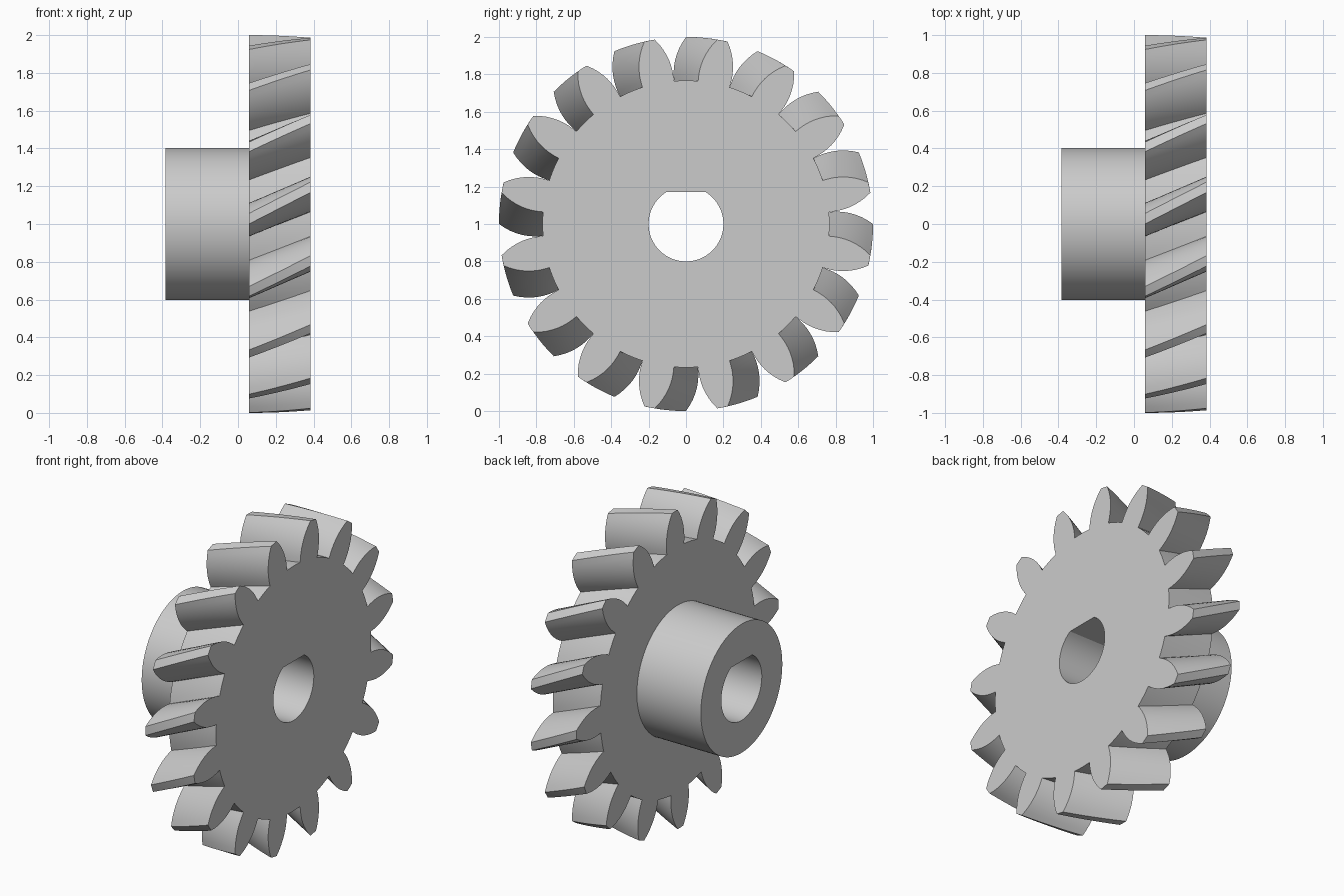
import bpy, bmesh
from math import sin, cos, asin, pi, radians, degrees

default = bpy.data.objects.get("Cube")
if default:
    bpy.data.objects.remove(default, do_unlink=True)

TEETH = 16
PITCH = 360 / TEETH
ROOT, TIP = 0.767, 1.0
HUB_R, BORE_R, BORE_FLAT = 0.403, 0.2, 0.17
X_HUB, X_BACK, X_FRONT = -0.385, 0.058, 0.385
TWIST, TWIST_STEPS = 9.65, 8

steel = bpy.data.materials.new("plain grey")
steel.use_nodes = True
steel.diffuse_color = (0.6, 0.6, 0.6, 1)
steel.node_tree.nodes["Principled BSDF"].inputs["Base Color"].default_value = (0.6, 0.6, 0.6, 1)


def polar(r, deg):
    """Point in the wheel plane, angle measured from straight up towards +y."""
    return r * sin(radians(deg)), r * cos(radians(deg)) + 1


def tooth_outline(turn):
    """Closed outline of all teeth, turned by an angle in degrees."""
    flank = []
    for i in range(9):
        t = i / 8
        flank.append((ROOT + (TIP - ROOT) * t, 6.4 + 0.35 * t - 5.15 * t * t))
    one = [(r, -half) for r, half in flank] + [(TIP, 0)]
    one += [(r, half) for r, half in reversed(flank)]
    gap = PITCH / 2 - flank[0][1]
    one += [(ROOT, PITCH / 2 + gap * s) for s in (-0.5, 0, 0.5)]
    return [polar(r, a + turn + k * PITCH) for k in range(TEETH) for r, a in one]


def circle(r, n=96):
    return [polar(r, 360 * i / n) for i in range(n)]


def bore_outline(n=64):
    """Round bore with one flat on its upper side."""
    start = 90 - degrees(asin(BORE_FLAT / BORE_R))
    sweep = 360 - 2 * start
    return [polar(BORE_R, start + sweep * i / n) for i in range(n + 1)]


def ring(bm, outline, x):
    return [bm.verts.new((x, y, z)) for y, z in outline]


def wall(bm, a, b):
    for i in range(len(a)):
        j = (i + 1) % len(a)
        bm.faces.new((a[i], a[j], b[j], b[i]))


def flat_face(bm, outer, inner):
    """Flat face between an outer loop and a hole."""
    edges = []
    for loop in (outer, inner):
        for i, v in enumerate(loop):
            w = loop[(i + 1) % len(loop)]
            edges.append(bm.edges.get((v, w)) or bm.edges.new((v, w)))
    bmesh.ops.triangle_fill(bm, use_beauty=True, edges=edges, normal=(1, 0, 0))


def finish(bm, name):
    bmesh.ops.recalc_face_normals(bm, faces=bm.faces)
    mesh = bpy.data.meshes.new(name)
    bm.to_mesh(mesh)
    bm.free()
    mesh.materials.append(steel)
    obj = bpy.data.objects.new(name, mesh)
    bpy.context.collection.objects.link(obj)
    bpy.ops.object.select_all(action="DESELECT")
    obj.select_set(True)
    bpy.context.view_layer.objects.active = obj
    bpy.ops.object.shade_smooth_by_angle(angle=radians(20))


# Toothed wheel: outline lofted along the axis with a helical twist
bm = bmesh.new()
rings = []
for s in range(TWIST_STEPS + 1):
    f = s / TWIST_STEPS
    turn = PITCH / 2 - TWIST * (1 - f)
    rings.append(ring(bm, tooth_outline(turn), X_BACK + (X_FRONT - X_BACK) * f))
for a, b in zip(rings, rings[1:]):
    wall(bm, a, b)
bore_front = ring(bm, bore_outline(), X_FRONT)
bore_back = ring(bm, bore_outline(), X_BACK)
wall(bm, bore_front, bore_back)
flat_face(bm, rings[-1], bore_front)
flat_face(bm, rings[0], ring(bm, circle(HUB_R), X_BACK))
finish(bm, "toothed_wheel")

# Hub: plain collar behind the wheel, with the same bore running through
bm = bmesh.new()
hub_end = ring(bm, circle(HUB_R), X_HUB)
bore_end = ring(bm, bore_outline(), X_HUB)
wall(bm, hub_end, ring(bm, circle(HUB_R), X_BACK))
wall(bm, bore_end, ring(bm, bore_outline(), X_BACK))
flat_face(bm, hub_end, bore_end)
finish(bm, "hub")
